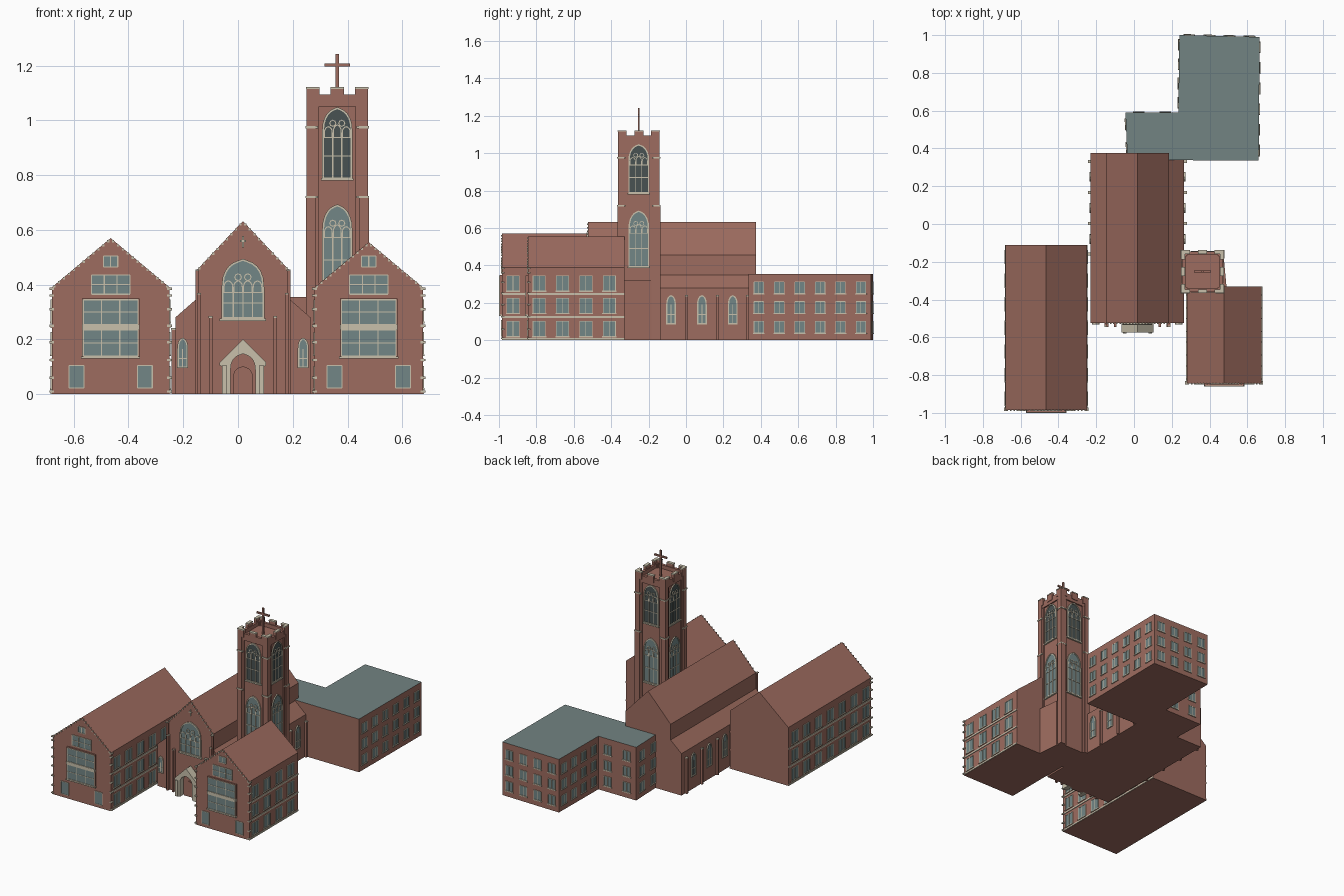
import bpy, bmesh, math
from mathutils import Matrix, Vector

cube = bpy.data.objects.get("Cube")
if cube:
    bpy.data.objects.remove(cube)


def material(name, rgb):
    m = bpy.data.materials.new(name)
    m.use_nodes = True
    m.diffuse_color = (*rgb, 1)
    m.node_tree.nodes["Principled BSDF"].inputs["Base Color"].default_value = (*rgb, 1)
    return m


BRICK = material("brick", (.34, .15, .115))
STONE = material("pale stone", (.58, .53, .41))
GLASS = material("grey green glass", (.17, .24, .24))
SLATE = material("flat roof grey green", (.17, .23, .225))
DARK = material("dark belfry glass", (.065, .085, .085))


class Part:
    """Collects solids into one named object."""

    def __init__(self, name):
        self.name, self.bm, self.mats = name, bmesh.new(), []

    def prism(self, mat, frame, pts, w0, w1, cap=None):
        """Extrude an outline of the frame's u, v plane from depth w0 to w1."""
        rings = [[self.bm.verts.new(frame @ Vector((u, v, w))) for u, v in pts] for w in (w0, w1)]
        faces = [self.bm.faces.new(rings[0][::-1]), self.bm.faces.new(rings[1])]
        n = len(pts)
        for i in range(n):
            j = (i + 1) % n
            faces.append(self.bm.faces.new((rings[0][i], rings[0][j], rings[1][j], rings[1][i])))
        for m in (mat, cap or mat):
            if m not in self.mats:
                self.mats.append(m)
        for f in faces:
            f.material_index = self.mats.index(mat)
        faces[1].material_index = self.mats.index(cap or mat)

    def rect(self, mat, frame, u0, u1, v0, v1, w0, w1):
        self.prism(mat, frame, [(u0, v0), (u1, v0), (u1, v1), (u0, v1)], w0, w1)

    def band(self, mat, frame, outer, inner, w0, w1):
        """Closed frame between two outlines with matching points."""
        n = len(outer)
        for i in range(n):
            j = (i + 1) % n
            self.prism(mat, frame, [outer[i], outer[j], inner[j], inner[i]], w0, w1)

    def finish(self):
        bmesh.ops.recalc_face_normals(self.bm, faces=self.bm.faces)
        me = bpy.data.meshes.new(self.name)
        self.bm.to_mesh(me)
        self.bm.free()
        for m in self.mats:
            me.materials.append(m)
        bpy.context.collection.objects.link(bpy.data.objects.new(self.name, me))


def wall(p, q):
    """Frame of a wall seen from outside, p at its left end, q at its right."""
    a = math.atan2(q[1] - p[1], q[0] - p[0])
    return Matrix.Translation((*p, 0)) @ Matrix.Rotation(a, 4, 'Z') @ Matrix.Rotation(math.pi / 2, 4, 'X')


PLAN = Matrix.Identity(4)


def front(y):
    return wall((0, y), (1, y))


def arch(c, half, v0, spring, top, steps=6):
    """Pointed arch outline."""
    right = [(c + half * math.cos(t), spring + (top - spring) * math.sin(t) ** .85)
             for t in (math.pi / 2 * (i / steps) ** .9 for i in range(steps))]
    left = [(2 * c - u, v) for u, v in right[::-1]]
    return [(c - half, v0), (c + half, v0)] + right + [(c, top + half * .06)] + left


def grid_window(part, f, c, half, v0, v1, cols, rows, bar=.004, depth=.004):
    """Rectangular glazing with stone surround and bars."""
    part.rect(GLASS, f, c - half, c + half, v0, v1, -.002, depth * .5)
    for i in range(cols + 1):
        u = c - half + 2 * half * i / cols
        part.rect(STONE, f, u - bar / 2, u + bar / 2, v0, v1, 0, depth)
    for i in range(rows + 1):
        v = v0 + (v1 - v0) * i / rows
        part.rect(STONE, f, c - half, c + half, v - bar / 2, v + bar / 2, 0, depth)


def arch_window(part, f, c, half, v0, spring, top, cols, glass=GLASS, rim=.007):
    """Pointed window with surround, bars and tracery."""
    outer, inner = arch(c, half, v0, spring, top), arch(c, half - rim, v0 + rim, spring, top - rim)
    part.prism(glass, f, inner, -.002, .002)
    part.band(STONE, f, outer, inner, -.002, .007)
    bay = 2 * (half - rim) / cols
    for i in range(1, cols):
        u = c - half + rim + i * bay
        part.rect(STONE, f, u - .002, u + .002, v0, spring, 0, .005)
    part.rect(STONE, f, c - half, c + half, (v0 + spring) / 2 - .002, (v0 + spring) / 2 + .002, 0, .005)
    if cols > 2:
        for i in range(cols):
            u = c + (i - (cols - 1) / 2) * bay
            rise = spring + bay * (.9 if u == c else .7)
            part.band(STONE, f, arch(u, bay / 2, spring - .02, spring, rise, 4),
                      arch(u, bay / 2 - .004, spring - .016, spring, rise - .004, 4), 0, .005)
        r = bay * .4
        for s in (-1, 1):
            rings = [[(c + s * bay * .5 + k * math.cos(t * math.pi / 4), spring + bay * 1.05 + k * math.sin(t * math.pi / 4))
                      for t in range(8)] for k in (r, r - .004)]
            part.band(STONE, f, *rings, 0, .0055)


def side_windows(part, f, centres, rows, half, height, sill=True):
    for u in centres:
        for v in rows:
            grid_window(part, f, u, half, v, v + height, 2, 1, .003)
            if sill:
                part.rect(STONE, f, u - half - .005, u + half + .005, v - .006, v, 0, .006)


# Two gabled wings with large bay windows
def wing(name, x0, x1, y0, y1, ridge, count):
    p = Part(name)
    c, f, eave = (x0 + x1) / 2, front(y0), .39
    p.prism(BRICK, f, [(x0, 0), (x1, 0), (x1, eave), (c, ridge), (x0, eave)], y0 - y1, 0)
    # front glazing
    p.rect(BRICK, f, c - .105, c + .105, .13, .35, 0, .01)
    bay = front(y0 - .01)
    grid_window(p, bay, c, .1, .14, .235, 3, 2)
    grid_window(p, bay, c, .1, .255, .345, 3, 2)
    p.rect(STONE, bay, c - .105, c + .105, .235, .255, -.01, .006)
    p.rect(STONE, bay, c - .108, c + .108, .13, .138, -.01, .006)
    grid_window(p, f, c, .07, .365, .435, 3, 2)
    grid_window(p, f, c, .026, .465, .505, 2, 1)
    for s in (-1, 1):
        grid_window(p, f, c + s * .125, .027, .022, .105, 1, 1)
        # coping blocks up the gable
        for i in range(12):
            t = (i + .5) / 12
            u, v = c + s * (x1 - c) * (1 - t), eave + (ridge - eave) * t
            p.rect(STONE, f, u - .004, u + .004, v - .008, v, -.004, .005)
    # side walls, string courses and quoins
    for a, b, s in (((x1, y0), (x1, y1), 1), ((x0, y1), (x0, y0), -1)):
        g, length = wall(a, b), y1 - y0
        us = [.06 + .125 * i if s > 0 else length - .06 - .125 * i for i in range(count)]
        side_windows(p, g, us, (.022, .145, .265), .033, .08)
        for v in (.006, .125, .247):
            p.rect(STONE, g, 0, length, v - .005, v + .005, 0, .004)
        for v in (.01, .06, .125, .19, .25, .31, .36, .385):
            u = x1 if s > 0 else x0
            p.rect(STONE, f, u - .009, u + .009, v - .004, v + .004, -.014, .004)
    p.finish()


wing("west_wing", -.68, -.25, -.985, -.11, .57, 7)
wing("east_wing", .28, .675, -.845, -.33, .555, 4)

# Nave with lower side aisles
MID, Y0, Y1 = .018, -.525, .375
nave = Part("nave")
half_profile = [(.247, 0), (.247, .28), (.167, .35), (.167, .455)]
profile = [(MID + u, v) for u, v in half_profile] + [(MID, .632)] + [(MID - u, v) for u, v in half_profile[::-1]]
F = front(Y0)
nave.prism(BRICK, F, profile, Y0 - Y1, 0)
arch_window(nave, F, MID, .078, .275, .39, .49, 4)
nave.rect(STONE, F, MID - .085, MID + .085, .268, .277, 0, .01)
nave.rect(STONE, F, MID - .003, MID + .003, .535, .577, 0, .006)
nave.rect(STONE, F, MID - .011, MID + .011, .556, .563, 0, .006)
for s in (-1, 1):
    arch_window(nave, F, MID + s * .22, .02, .095, .165, .205, 2, rim=.006)
    for off, top in ((.167, .455), (.16, .37), (.118, .285)):
        nave.rect(BRICK, F, MID + s * off - .006, MID + s * off + .006, 0, top, 0, .012 if top > .4 else .02)
        nave.rect(STONE, F, MID + s * off - .007, MID + s * off + .007, top - .006, top, 0, .021)
    for i in range(10):
        t = (i + .5) / 10
        u, v = MID + s * .167 * (1 - t), .455 + .177 * t
        nave.rect(STONE, F, u - .004, u + .004, v - .008, v, -.004, .005)
nave.finish()

aisles = Part("aisle_windows_and_buttresses")
for x, d in ((MID + .247, 1), (MID - .247, -1)):
    g = wall((x, 0), (x, d))
    for y in (-.08, .085, .25):
        arch_window(aisles, g, d * y, .026, .085, .19, .24, 2)
    for y in (-.16, .003, .168, .33):
        aisles.rect(BRICK, g, d * y - .007, d * y + .007, 0, .235, -.002, .014)
        aisles.rect(STONE, g, d * y - .008, d * y + .008, .235, .241, -.002, .015)
aisles.finish()

# Gabled stone porch around the door
porch = Part("entrance_porch")
gable = [(.085, 0), (.085, .11), (0, .2), (-.085, .11), (-.085, 0)]
opening = arch(MID, .045, 0, .09, .145, 6)
cheek = opening[2:9]
P = front(-.575)
porch.prism(BRICK, F, opening, 0, .012)
porch.prism(BRICK, F, arch(MID, .036, 0, .06, .1), 0, .018)
for s in (-1, 1):
    side = [(MID + s * (u - MID), v) for u, v in [(MID + .045, 0)] + cheek]
    outer = [(MID + s * u, v) for u, v in ((0, .2), (.085, .115), (.085, .105), (.075, .1), (.075, 0))]
    porch.prism(STONE, P, side + outer, -.05, 0)
    porch.rect(STONE, P, MID + s * .068 - .009, MID + s * .068 + .009, 0, .105, -.04, .006)
porch.finish()

# Bell tower, each side repeated around the centre
TX, TY, R = .3625, -.2525, .112
tower = Part("bell_tower")
T = Matrix.Translation((TX, TY, 0))
tower.rect(BRICK, T, -.1, .1, -.1, .1, 0, 1.07)
for k in range(4):
    f = T @ Matrix.Rotation(k * math.pi / 2, 4, 'Z') @ Matrix.Rotation(math.pi / 2, 4, 'X')
    # paired piers and parapet
    for s in (-1, 1):
        a, b = sorted((s * .085, s * R))
        tower.rect(BRICK, f, a, b, 0, 1.1, .08, R)
        tower.rect(BRICK, f, a - .002, b + .002, 0, .72, .08, R + .003)
        a, b = sorted((s * .066, s * .082))
        tower.rect(BRICK, f, a, b, 0, 1.06, .09, .107)
        a, b = sorted((s * .07, s * (R + .004)))
        for v in (.72, .975):
            tower.rect(STONE, f, a, b, v - .004, v + .004, .085, R + .004)
    tower.rect(BRICK, f, -.1, .1, 1.05, 1.095, .09, .108)
    # merlons with stone caps
    for a, b in ((-R, -.065), (-.024, .024), (.065, R)):
        tower.rect(BRICK, f, a, b, 1.07, 1.115, .095, R)
        tower.rect(STONE, f, a, b, 1.115, 1.121, .093, R + .002)
    g = f @ Matrix.Translation((0, 0, .1))
    arch_window(tower, g, 0, .056, .39, .59, .69, 3)
    arch_window(tower, g, 0, .056, .785, .955, 1.045, 3, DARK)
    for v in (.385, .78):
        tower.rect(STONE, g, -.06, .06, v, v + .008, 0, .01)
tower.finish()

cross = Part("tower_cross")
cross.rect(BRICK, front(TY), TX - .006, TX + .006, 1.06, 1.243, -.005, .005)
cross.rect(BRICK, front(TY), TX - .046, TX + .046, 1.197, 1.208, -.005, .005)
cross.finish()

# Low link between the tower and the east wing
link = Part("tower_link")
link.prism(BRICK, PLAN, [(.26, -.335), (.49, -.335), (.476, -.185), (.26, -.185)], 0, .32)
link.finish()

# Flat-roofed rear block
rear = Part("rear_block")
plan = [(-.035, .34), (.66, .335), (.665, .99), (.24, 1), (.235, .59), (-.045, .59)]
rear.prism(BRICK, PLAN, plan, 0, .355, SLATE)
for i, count in ((1, 6), (2, 4), (3, 4), (4, 2), (5, 2)):
    p, q = plan[i], plan[(i + 1) % len(plan)]
    length = math.dist(p, q)
    us = [length * (k + .5) / count for k in range(count)]
    side_windows(rear, wall(p, q), us, (.04, .145, .25), .026, .062)
rear.finish()
